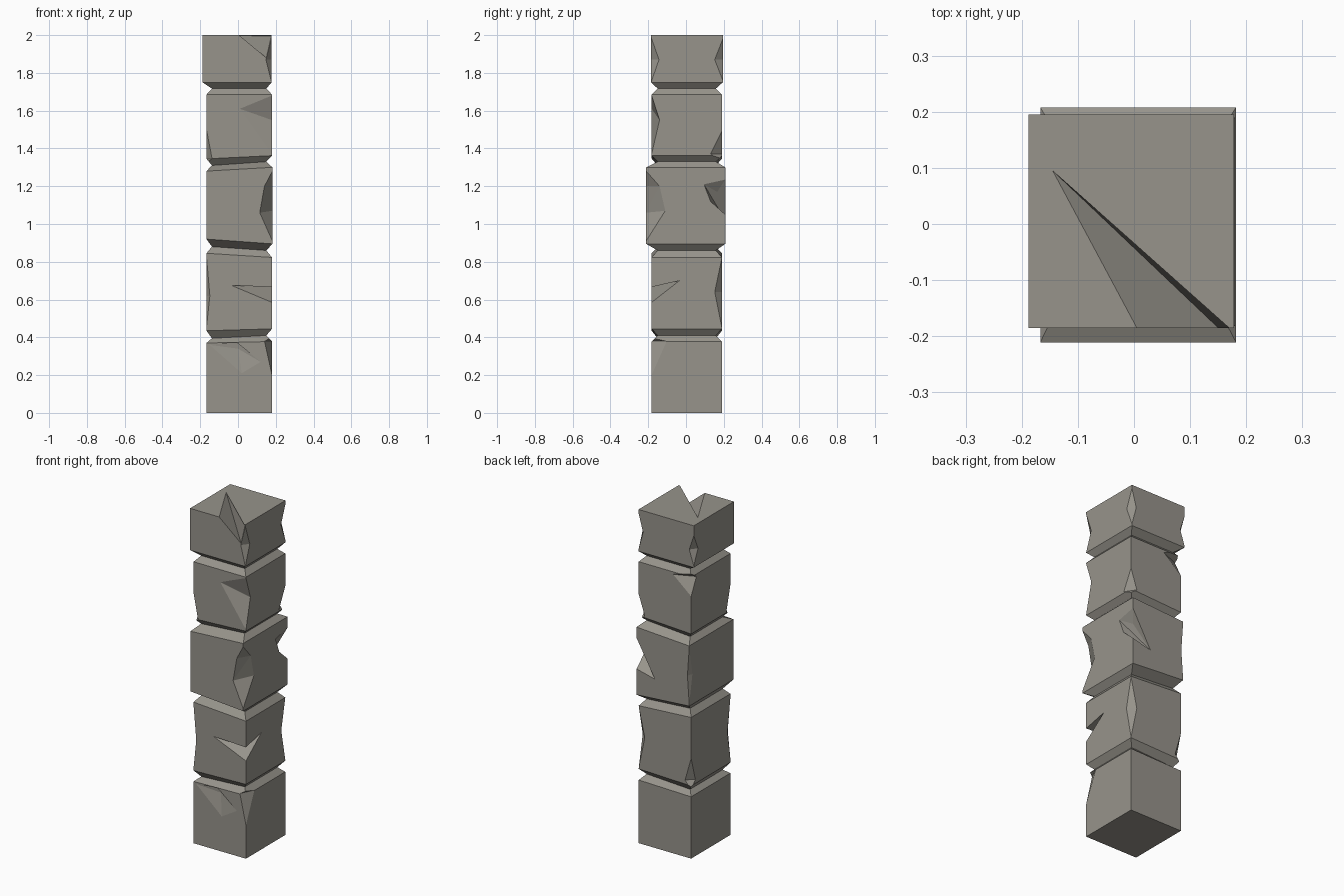
import bpy, bmesh
from mathutils import Vector

stone = bpy.data.materials.new("weathered_stone")
stone.diffuse_color = (0.31, 0.295, 0.26, 1)


def make_object(name, bm):
    bmesh.ops.recalc_face_normals(bm, faces=bm.faces)
    me = bpy.data.meshes.new(name)
    bm.to_mesh(me)
    bm.free()
    me.materials.append(stone)
    ob = bpy.data.objects.new(name, me)
    bpy.context.collection.objects.link(ob)
    return ob


# footprints of the five blocks (x0, x1, y0, y1) and of the grooves
A = (-0.167, 0.180, -0.182, 0.190)
B = (-0.167, 0.182, -0.211, 0.208)
C = (-0.188, 0.178, -0.185, 0.195)
G = (-0.138, 0.150, -0.150, 0.158)
blocks = [A, A, B, A, C]

# pillar profile: footprint, height at left side, height at right side
rings = [(A, 0, 0), (A, 0.37, 0.378), (G, 0.395, 0.41), (A, 0.435, 0.445),
         (A, 0.845, 0.823), (G, 0.88, 0.86), (B, 0.92, 0.895),
         (B, 1.28, 1.30), (G, 1.31, 1.33), (A, 1.345, 1.362),
         (A, 1.685, 1.685), (G, 1.717, 1.717), (C, 1.75, 1.75), (C, 2, 2)]
bm = bmesh.new()
loops = []
for (x0, x1, y0, y1), zl, zr in rings:
    loops.append([bm.verts.new(p) for p in
                  ((x0, y0, zl), (x1, y0, zr), (x1, y1, zr), (x0, y1, zl))])
for a, b in zip(loops, loops[1:]):
    for i in range(4):
        j = (i + 1) % 4
        bm.faces.new((a[i], a[j], b[j], b[i]))
bm.faces.new(loops[0][::-1])
bm.faces.new(loops[-1])
pillar = make_object("stone_pillar", bm)


# chips: convex cutters subtracted from the pillar
def chip(points):
    bm = bmesh.new()
    for p in points:
        bm.verts.new(p)
    res = bmesh.ops.convex_hull(bm, input=bm.verts)
    junk = {v for v in res["geom_interior"] if isinstance(v, bmesh.types.BMVert)}
    bmesh.ops.delete(bm, geom=list(junk), context='VERTS')
    cutter = make_object("chip_cutter", bm)
    mod = pillar.modifiers.new("chip", 'BOOLEAN')
    mod.operation = 'DIFFERENCE'
    mod.solver = 'EXACT'
    mod.object = cutter
    bpy.context.view_layer.objects.active = pillar
    bpy.ops.object.modifier_apply(modifier=mod.name)
    bpy.data.objects.remove(cutter)


# dent in a vertical edge: block, side x, side y, top, middle, bottom, depth x, depth y
def edge_chip(n, sx, sy, zt, zm, zb, dx, dy):
    x0, x1, y0, y1 = blocks[n]
    x, y = (x1 if sx > 0 else x0), (y1 if sy > 0 else y0)
    chip([(x, y, zt), (x, y, zb), (x - sx * dx, y, zm), (x, y - sy * dy, zm),
          (x + sx * 0.1, y + sy * 0.1, zm)])


for args in [
    (0, 1, -1, 0.41, 0.38, 0.20, 0.04, 0.08),
    (1, -1, -1, 0.83, 0.62, 0.45, 0.018, 0.03),
    (1, 1, 1, 0.82, 0.64, 0.45, 0.04, 0.038),
    (1, -1, 1, 0.60, 0.46, 0.41, 0.04, 0.04),
    (2, -1, 1, 1.27, 1.10, 0.93, 0.012, 0.03),
    (3, -1, -1, 1.50, 1.345, 1.31, 0.03, 0.04),
    (3, 1, 1, 1.49, 1.37, 1.33, 0.04, 0.06),
    (3, -1, 1, 1.71, 1.67, 1.57, 0.12, 0.05),
    (4, 1, 1, 1.98, 1.87, 1.76, 0.03, 0.043),
    (4, -1, 1, 1.94, 1.85, 1.76, 0.03, 0.04),
    (4, 1, -1, 1.99, 1.87, 1.75, 0.03, 0.042),
]:
    edge_chip(*args)

# larger irregular chips; the last point lies outside the stone
F = A[2]
for pts in [
    # bottom block, shallow front scar
    [(-0.15, F, 0.36), (-0.10, F, 0.32), (0.02, F, 0.21), (0.12, F, 0.27),
     (0.0, -0.162, 0.34), (-0.01, -0.166, 0.386), (0, -0.25, 0.32)],
    # second block, front right wedge
    [(-0.035, F, 0.675), (0.18, -0.035, 0.70), (0.18, F, 0.585),
     (0.135, -0.137, 0.655), (0.18, F, 0.66), (0.28, -0.28, 0.64)],
    # third block, front right and back right
    [(0.182, B[2], 1.28), (0.14, B[2], 1.2), (0.115, B[2], 1.06), (0.182, -0.14, 1.2),
     (0.182, -0.11, 1.07), (0.182, B[2], 0.91), (0.28, -0.31, 1.1)],
    [(0.182, 0.095, 1.21), (0.182, B[3], 1.235), (0.182, 0.13, 1.12), (0.182, B[3], 1.05),
     (0.06, B[3], 1.02), (0.145, 0.165, 1.17), (0.28, 0.3, 1.15)],
    # fourth block, front right
    [(0.01, F, 1.61), (0.18, F, 1.68), (0.18, F, 1.37), (0.18, -0.14, 1.55),
     (0.28, -0.28, 1.55)],
    # top block, broken front right corner
    [(-0.145, 0.095, 2), (0.005, C[2], 2), (0.176, C[2], 1.995), (0.04, -0.155, 1.965),
     (0.15, C[2], 1.88), (0.15, -0.4, 2.2)],
]:
    chip(pts)
